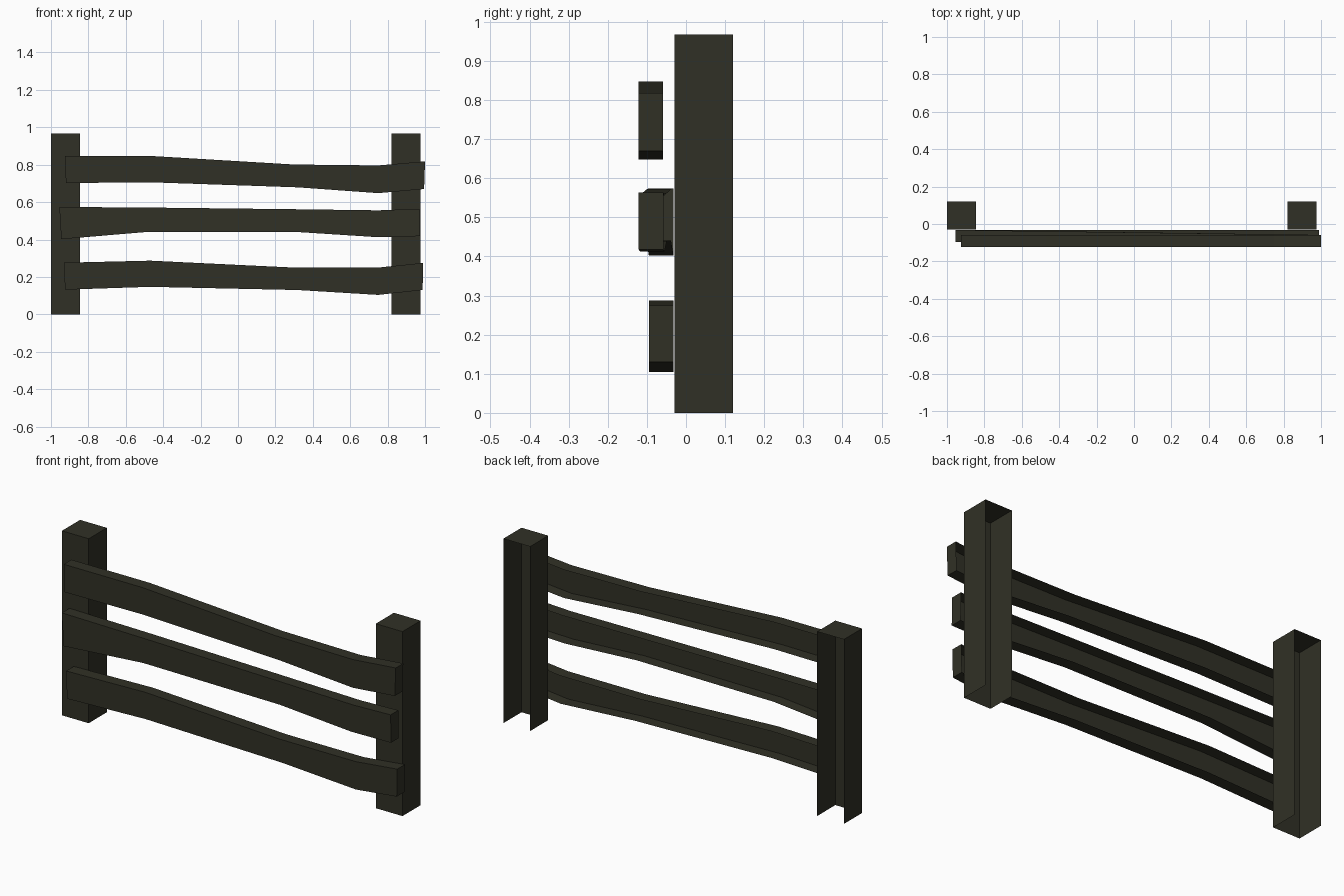
import bpy

if "Cube" in bpy.data.objects:
    bpy.data.objects.remove(bpy.data.objects["Cube"])

wood = bpy.data.materials.new("dark weathered wood")
wood.diffuse_color = (0.030, 0.030, 0.019, 1)
wood.use_nodes = True
wood.node_tree.nodes["Principled BSDF"].inputs["Base Color"].default_value = wood.diffuse_color


def make(name, verts, faces):
    mesh = bpy.data.meshes.new(name)
    mesh.from_pydata(verts, [], faces)
    mesh.materials.append(wood)
    ob = bpy.data.objects.new(name, mesh)
    bpy.context.collection.objects.link(ob)
    return ob


# Posts: shells with open back and open bottom
def post(name, x0, x1, y0=-0.03, y1=0.12, h=0.967):
    v = [(x, y, z) for z in (0, h) for x, y in ((x0, y1), (x0, y0), (x1, y0), (x1, y1))]
    make(name, v, [(0, 1, 5, 4), (1, 2, 6, 5), (2, 3, 7, 6), (4, 5, 6, 7)])


post("left_post", -1.0, -0.845)
post("right_post", 0.82, 0.975)


# Rails: bent planks with open back; stations are (x top, z top, x bottom, z bottom)
def rail(name, stations, front_left, front_right, depth=0.063):
    v, f = [], []
    x0, x1 = stations[0][0], stations[-1][0]
    for xt, zt, xb, zb in stations:
        t = (xt - x0) / (x1 - x0)
        y = front_left + (front_right - front_left) * t
        v += [(xt, y + depth, zt), (xt, y, zt), (xb, y, zb), (xb, y + depth, zb)]
    n = len(stations)
    for i in range(n - 1):
        a, b = 4 * i, 4 * i + 4
        f += [(a + k, a + k + 1, b + k + 1, b + k) for k in range(3)]
    e = 4 * (n - 1)
    f += [(3, 2, 1, 0), (e, e + 1, e + 2, e + 3)]
    make(name, v, f)


rail("top_rail", [(-.925, .847, -.92, .702), (-.47, .847, -.47, .706), (.30, .801, .32, .679),
                  (.75, .796, .75, .648), (1.0, .818, .995, .670)], -.122, -.122)
rail("middle_rail", [(-.955, .574, -.945, .402), (-.48, .571, -.48, .441), (.30, .562, .32, .440),
                     (.75, .556, .74, .413), (.97, .564, .972, .418)], -.095, -.121)
rail("bottom_rail", [(-.93, .276, -.925, .132), (-.47, .287, -.47, .147), (.30, .250, .32, .130),
                     (.75, .250, .75, .104), (.99, .275, .987, .130)], -.095, -.095)
